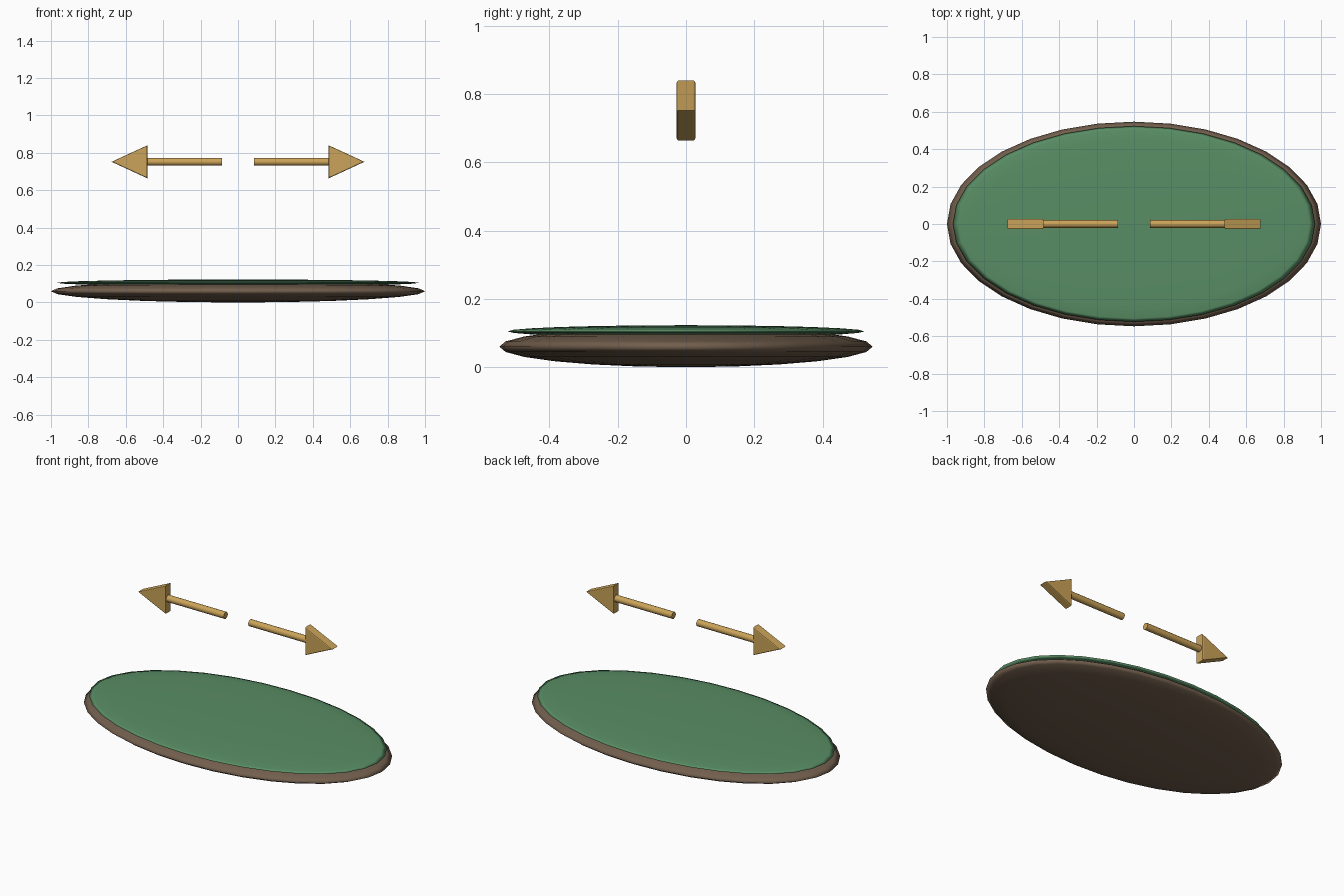
import bpy, bmesh, math

if "Cube" in bpy.data.objects:
    bpy.data.objects.remove(bpy.data.objects["Cube"])


def material(name, rgb):
    m = bpy.data.materials.new(name)
    m.diffuse_color = (*rgb, 1)
    m.use_nodes = True
    m.node_tree.nodes["Principled BSDF"].inputs["Base Color"].default_value = m.diffuse_color
    return m


BROWN = material("brown", (0.17, 0.115, 0.075))
GREEN = material("green", (0.10, 0.27, 0.13))
GOLD = material("gold", (0.60, 0.37, 0.10))


def disc(name, z, radii, mat):
    """Flattened smooth ellipsoid."""
    bpy.ops.mesh.primitive_uv_sphere_add(segments=32, ring_count=12, radius=1, location=(0, 0, z))
    ob = bpy.context.object
    ob.name = name
    ob.scale = radii
    bpy.ops.object.transform_apply(location=False, rotation=False, scale=True)
    bpy.ops.object.shade_smooth()
    ob.data.materials.append(mat)


def arrow(side, s):
    """Round shaft plus a triangular plate head pointing along s * x."""
    z = 0.752
    x0, x1, tip = 0.085, 0.49, 0.676
    bpy.ops.mesh.primitive_cylinder_add(vertices=12, radius=0.021, depth=x1 - x0,
                                        location=(s * (x0 + x1) / 2, 0, z),
                                        rotation=(0, math.pi / 2, 0))
    shaft = bpy.context.object
    shaft.name = side + "_arrow_shaft"
    bpy.ops.object.shade_smooth_by_angle(angle=math.radians(40))
    shaft.data.materials.append(GOLD)

    # Head: extruded triangle with softened front and back rims
    bm = bmesh.new()
    outline = [(0.485, -0.088), (tip, 0), (0.485, 0.088)]
    face = bm.faces.new([bm.verts.new((s * x, -0.028, h)) for x, h in outline])
    ext = bmesh.ops.extrude_face_region(bm, geom=[face])["geom"]
    for v in ext:
        if isinstance(v, bmesh.types.BMVert):
            v.co.y = 0.028
    rims = [e for e in bm.edges if abs(e.verts[0].co.y - e.verts[1].co.y) < 1e-5]
    bmesh.ops.bevel(bm, geom=rims, offset=0.006, segments=2, profile=0.5, affect='EDGES')
    bmesh.ops.recalc_face_normals(bm, faces=bm.faces)
    mesh = bpy.data.meshes.new(side + "_arrow_head")
    bm.to_mesh(mesh)
    bm.free()
    mesh.materials.append(GOLD)
    head = bpy.data.objects.new(side + "_arrow_head", mesh)
    head.location.z = z
    bpy.context.collection.objects.link(head)


# Oval base with a thin green top layer
disc("base", 0.06, (1.0, 0.547, 0.06), BROWN)
disc("green_top", 0.105, (0.968, 0.523, 0.018), GREEN)

# Pair of floating arrows pointing outwards
arrow("left", -1)
arrow("right", 1)
